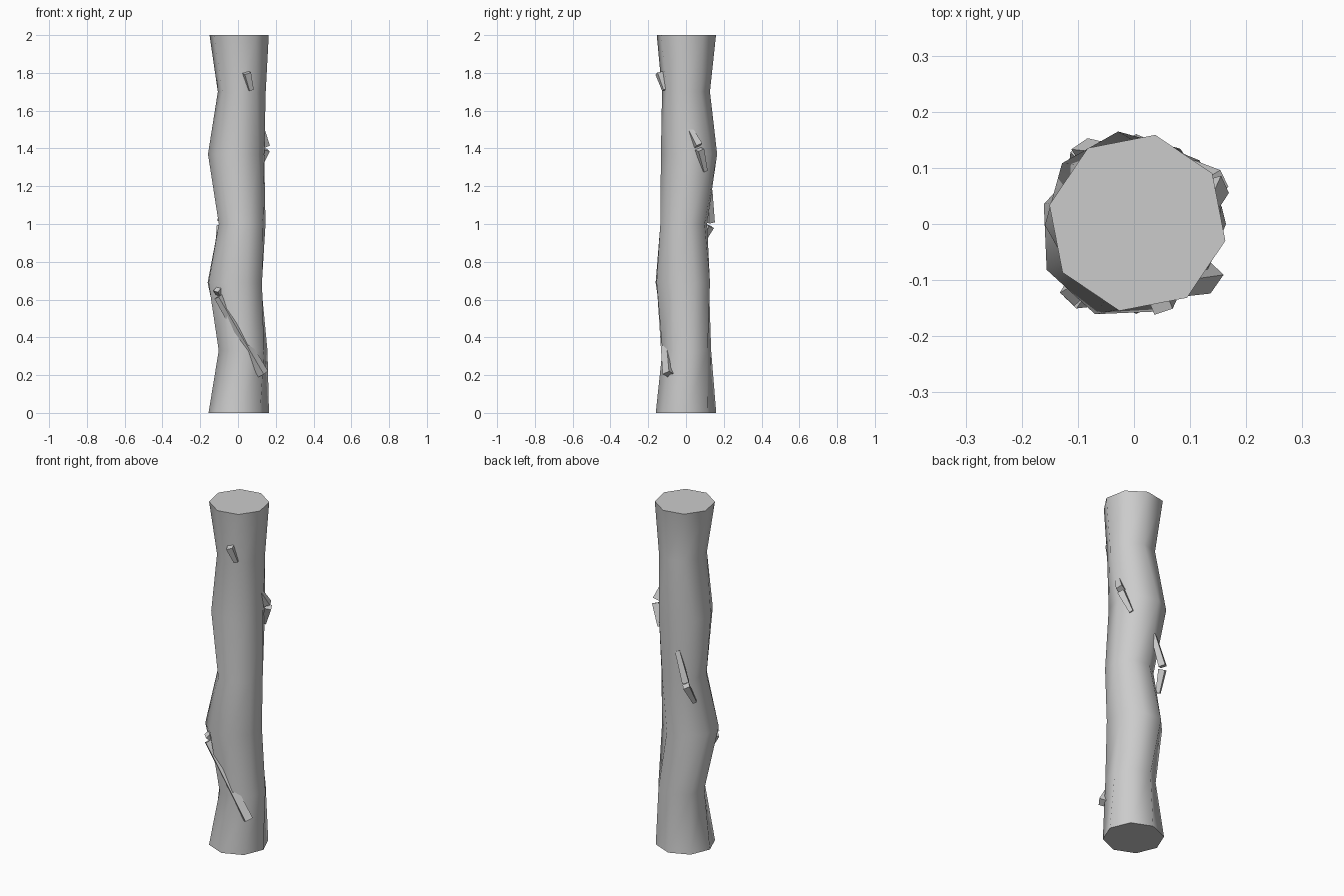
import bpy, bmesh, math
from mathutils import Vector

if "Cube" in bpy.data.objects:
    bpy.data.objects.remove(bpy.data.objects["Cube"])

wood = bpy.data.materials.new("grey_wood")
wood.diffuse_color = (0.6, 0.6, 0.6, 1)
wood.use_nodes = True
wood.node_tree.nodes["Principled BSDF"].inputs["Base Color"].default_value = wood.diffuse_color


def finish(bm, name):
    bmesh.ops.recalc_face_normals(bm, faces=bm.faces[:])
    mesh = bpy.data.meshes.new(name)
    bm.to_mesh(mesh)
    bm.free()
    mesh.materials.append(wood)
    obj = bpy.data.objects.new(name, mesh)
    bpy.context.collection.objects.link(obj)
    return obj


def loft(bm, rings):
    """Skin a list of point rings and close both ends."""
    vr = [[bm.verts.new(p) for p in ring] for ring in rings]
    n = len(vr[0])
    for a, b in zip(vr, vr[1:]):
        for i in range(n):
            j = (i + 1) % n
            bm.faces.new((a[i], a[j], b[j], b[i]))
    bm.faces.new(vr[0][::-1])
    bm.faces.new(vr[-1])


# Crooked eight-sided trunk: height, centre x, centre y, radius, twist
SECTIONS = [
    (0.00, 0.004, 0.000, 0.160, 0),
    (0.33, 0.027, 0.004, 0.132, 12),
    (0.69, -0.017, -0.017, 0.153, 25),
    (1.00, 0.022, -0.012, 0.128, 15),
    (1.37, -0.010, 0.016, 0.150, 7),
    (1.70, 0.020, 0.000, 0.128, -8),
    (2.00, 0.006, 0.002, 0.160, -11.5),
]
bm = bmesh.new()
loft(bm, [[Vector((cx + r * math.cos(math.radians(t + 45 * i)),
                   cy + r * math.sin(math.radians(t + 45 * i)), z))
           for i in range(8)] for z, cx, cy, r, t in SECTIONS])
trunk = finish(bm, "trunk")
bpy.context.view_layer.objects.active = trunk
trunk.select_set(True)
bpy.ops.object.shade_smooth_by_angle(angle=math.radians(60))
trunk.select_set(False)


def add_spike(bm, tip, root, w_tip, w_root):
    """Square tapered splinter between two points."""
    tip, root = Vector(tip), Vector(root)
    axis = (root - tip).normalized()
    out = Vector((tip.x, tip.y, 0))
    out = (out - axis * out.dot(axis)).normalized()
    side = axis.cross(out)
    rings = []
    for c, w in ((tip, w_tip), (root, w_root)):
        h = w / 2
        rings.append([c + out * a * h + side * b * h
                      for a, b in ((1, 1), (1, -1), (-1, -1), (-1, 1))])
    loft(bm, rings)


# Splinters of bark: each is one or two spikes (tip, root, widths)
TWIGS = {
    "long_lower_twig": [
        ((0.133, -0.093, 0.205), (-0.105, -0.128, 0.615), 0.044, 0.032),
        ((-0.112, -0.122, 0.632), (-0.06, -0.09, 0.70), 0.036, 0.02)],
    "right_twig": [
        ((0.146, 0.066, 1.415), (0.118, 0.005, 1.53), 0.036, 0.022),
        ((0.146, 0.072, 1.395), (0.100, 0.100, 1.28), 0.036, 0.022)],
    "back_twig": [
        ((-0.088, 0.128, 1.01), (-0.030, 0.122, 1.18), 0.036, 0.026),
        ((-0.088, 0.125, 0.99), (-0.105, 0.070, 0.88), 0.036, 0.022)],
    "upper_front_stub": [
        ((0.046, -0.140, 1.80), (0.068, -0.112, 1.71), 0.036, 0.024)],
}
for name, spikes in TWIGS.items():
    bm = bmesh.new()
    for s in spikes:
        add_spike(bm, *s)
    finish(bm, name)
